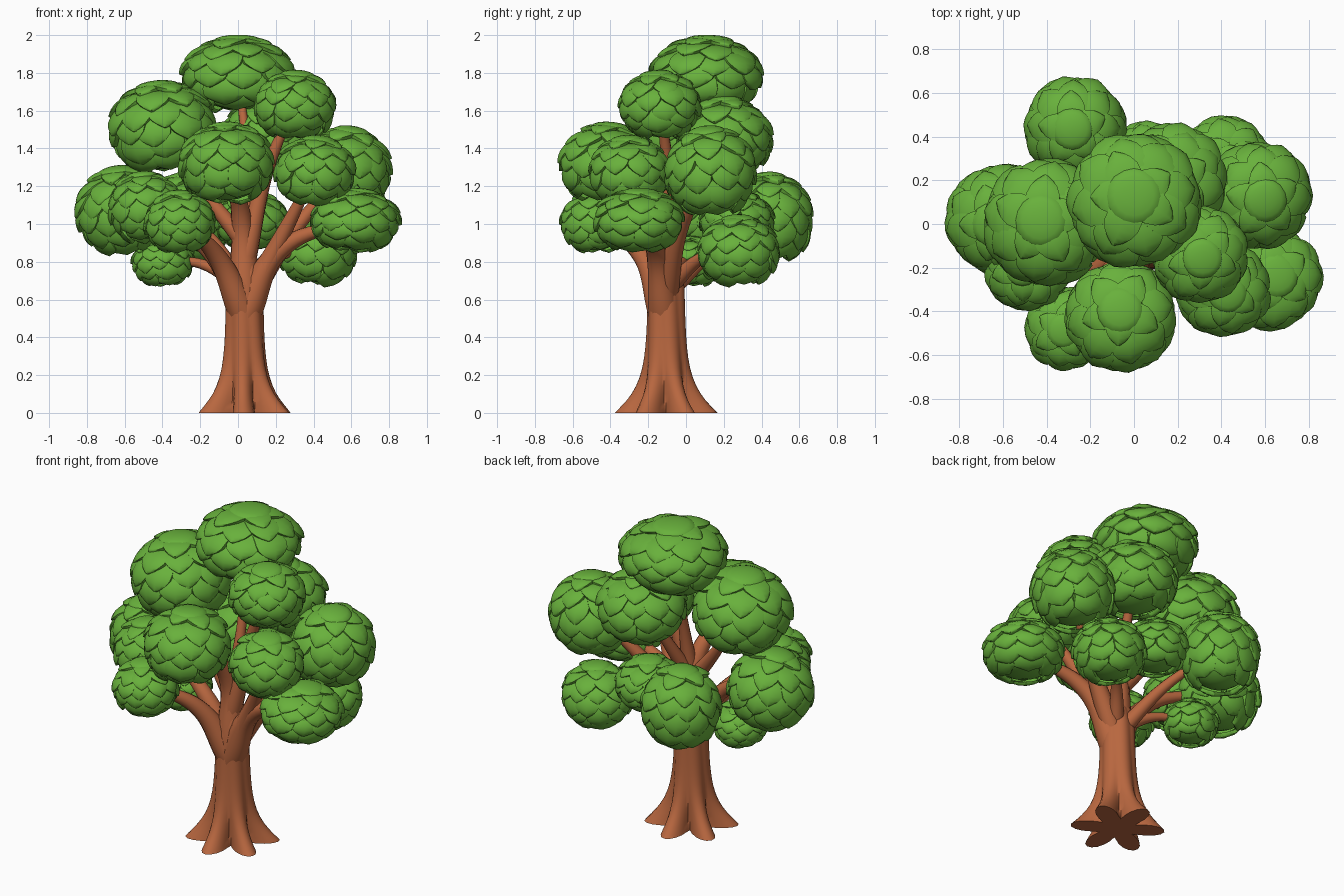
import bpy, bmesh, math, random
from mathutils import Vector, Matrix

if "Cube" in bpy.data.objects:
    bpy.data.objects.remove(bpy.data.objects["Cube"])

random.seed(4)


def material(name, rgb):
    m = bpy.data.materials.new(name)
    m.diffuse_color = (*rgb, 1)
    m.use_nodes = True
    m.node_tree.nodes["Principled BSDF"].inputs["Base Color"].default_value = m.diffuse_color
    return m


GREEN = material("leaf green", (0.14, 0.44, 0.045))
BROWN = material("bark brown", (0.48, 0.135, 0.05))


def smooth(ob, angle):
    bpy.context.collection.objects.link(ob)
    bpy.ops.object.select_all(action='DESELECT')
    ob.select_set(True)
    bpy.context.view_layer.objects.active = ob
    if ob.type == 'CURVE':
        bpy.ops.object.convert(target='MESH')
    bpy.ops.object.shade_smooth_by_angle(angle=math.radians(angle))


def finish(bm, name, mat, angle):
    me = bpy.data.meshes.new(name)
    bm.to_mesh(me)
    bm.free()
    me.materials.append(mat)
    smooth(bpy.data.objects.new(name, me), angle)


def grid_faces(bm, rows, closed=False):
    n = len(rows[0])
    for a, b in zip(rows, rows[1:]):
        for i in range(n if closed else n - 1):
            j = (i + 1) % n
            bm.faces.new((a[i], b[i], b[j], a[j]))


# Trunk: flared loft with six root lobes that fade upward
bm = bmesh.new()
rows, SEG, RINGS = [], 60, 16
for k in range(RINGS + 1):
    z = .82 * (k / RINGS) ** 1.5
    radius = .095 + .1 * math.exp(-z / .16) - 1.2 * max(z - .64, 0) ** 2
    lobe = .004 + .082 * math.exp(-(z / .12) ** 1.3)
    ring = []
    for i in range(SEG):
        a = 2 * math.pi * i / SEG
        r = radius + lobe * (2 * abs(math.cos(3 * (a - .5 + .5 * z))) ** 1.2 - 1.1)
        ring.append(bm.verts.new((.035 + r * math.cos(a), -.105 + r * math.sin(a), z)))
    rows.append(ring)
grid_faces(bm, rows, closed=True)
bm.faces.new(rows[0])
bm.faces.new(rows[-1])
bmesh.ops.recalc_face_normals(bm, faces=bm.faces)
finish(bm, "trunk", BROWN, 50)

# Leaf crowns: centre x, y, z, horizontal radius, vertical radius
crowns = {
    "top": (0, .11, 1.79, .305, .21),
    "upper_right": (.3, -.14, 1.63, .22, .185),
    "upper_left": (-.4, .01, 1.51, .29, .25),
    "upper_back": (.17, .2, 1.46, .26, .22),
    "front": (-.06, -.42, 1.32, .255, .22),
    "front_right": (.41, -.3, 1.28, .215, .19),
    "middle_right": (.57, .13, 1.28, .245, .24),
    "right": (.62, -.25, 1.02, .24, .17),
    "left": (-.61, .02, 1.07, .25, .24),
    "left_front": (-.49, -.2, 1.09, .2, .19),
    "low_front": (-.31, -.48, 1.01, .19, .17),
    "low_left": (-.4, .03, .8, .165, .135),
    "back": (-.27, .44, 1.03, .235, .245),
    "low_right": (.42, .28, .86, .215, .19),
    "low_back": (.07, .27, 1.02, .2, .16),
}

# Branches from the trunk axis to a crown: start height, start radius, bend x, y, z
branches = {
    "front": (.6, .09, .015, -.14, 1.05),
    "upper_right": (.8, .06, .16, -.1, 1.3),
    "top": (.9, .05, .05, -.04, 1.3),
    "upper_left": (.9, .05, -.2, -.06, 1.2),
    "upper_back": (.9, .05, .12, .08, 1.25),
    "low_front": (.52, .085, -.12, -.24, .84),
    "low_left": (.66, .045, -.2, -.03, .79),
    "left": (.6, .07, -.22, -.1, .92),
    "right": (.52, .088, .22, -.16, .86),
    "front_right": (.56, .075, .23, -.18, .93),
    "middle_right": (.58, .07, .3, -.03, .97),
    "low_right": (.64, .05, .22, .1, .83),
    "back": (.62, .05, -.12, .2, .9),
}
for name, (z0, r0, *bend) in branches.items():
    cu = bpy.data.curves.new(name + "_branch", 'CURVE')
    cu.dimensions = '3D'
    cu.bevel_depth = 1
    cu.bevel_resolution = 4
    cu.use_fill_caps = True
    sp = cu.splines.new('BEZIER')
    sp.bezier_points.add(2)
    path = [((.035, -.115, z0), r0), (bend, r0 * .58), (crowns[name][:3], .018)]
    for p, (co, r) in zip(sp.bezier_points, path):
        p.co, p.radius = co, r
        p.handle_left_type = p.handle_right_type = 'AUTO'
    cu.materials.append(BROWN)
    smooth(bpy.data.objects.new(name + "_branch", cu), 60)


def dome(theta, phi, r):
    # unit ball whose lower half is a little fuller than a sphere
    s = max(math.sin(theta), 0)
    if theta > math.pi / 2:
        s = s ** .8
    return Vector((r * s * math.cos(phi), r * s * math.sin(phi), r * math.cos(theta)))


def add_leaf(bm, to_world, theta0, phi0, length, half_width, lift):
    # one bulging scale with a pointed lower tip and tucked-in edges
    rows = []
    for t in (0, .2, .4, .6, .75, .87, .96, 1):
        w = half_width * (1 if t < .45 else max(1 - ((t - .45) / .55) ** 1.9, .03))
        theta = theta0 + length * t
        row = []
        for u in (-1, -.93, -.6, 0, .6, .93, 1):
            r = lift * (.87 + .14 * math.sin(min(t / .8, 1) * math.pi / 2) - .035 * u * u)
            if abs(u) == 1 or t == 1:
                r -= .075
            spread = w * u / max(math.sin(min(max(theta, .35), 2.6)), .35)
            row.append(bm.verts.new(to_world @ dome(theta, phi0 + spread, r)))
        rows.append(row)
    grid_faces(bm, rows)


# Tiers of scales from top to bottom: leaves per tier
tiers = (5, 8, 10, 10, 8, 6)
for name, (x, y, z, rh, rv) in crowns.items():
    bm = bmesh.new()
    tilt = Matrix.Rotation(random.uniform(-.12, .12), 4, 'X') @ Matrix.Rotation(x * .25, 4, 'Y')
    to_world = Matrix.Translation((x, y, z)) @ Matrix.Diagonal((rh, rh, rv, 1)) @ tilt
    bmesh.ops.create_uvsphere(bm, u_segments=20, v_segments=12, radius=.88, matrix=to_world)
    turn = random.uniform(0, 6)
    for k, count in enumerate(tiers):
        start = 4 + 22.5 * k
        mid = math.sin(math.radians(start + 22))
        for i in range(count):
            phi = turn + k * .37 + 2 * math.pi * (i + random.uniform(-.12, .12)) / count
            add_leaf(bm, to_world, math.radians(start) + random.uniform(-.06, .06), phi,
                     math.radians(random.uniform(39, 46)), 1.22 * math.pi / count * mid,
                     random.uniform(.98, 1.04))
    # rounded cap over the first tier
    cap = to_world @ Matrix.Translation((0, 0, .86)) @ Matrix.Diagonal((.42, .42, .15, 1))
    bmesh.ops.create_uvsphere(bm, u_segments=16, v_segments=8, radius=1, matrix=cap)
    finish(bm, name + "_leaf_crown", GREEN, 60)
